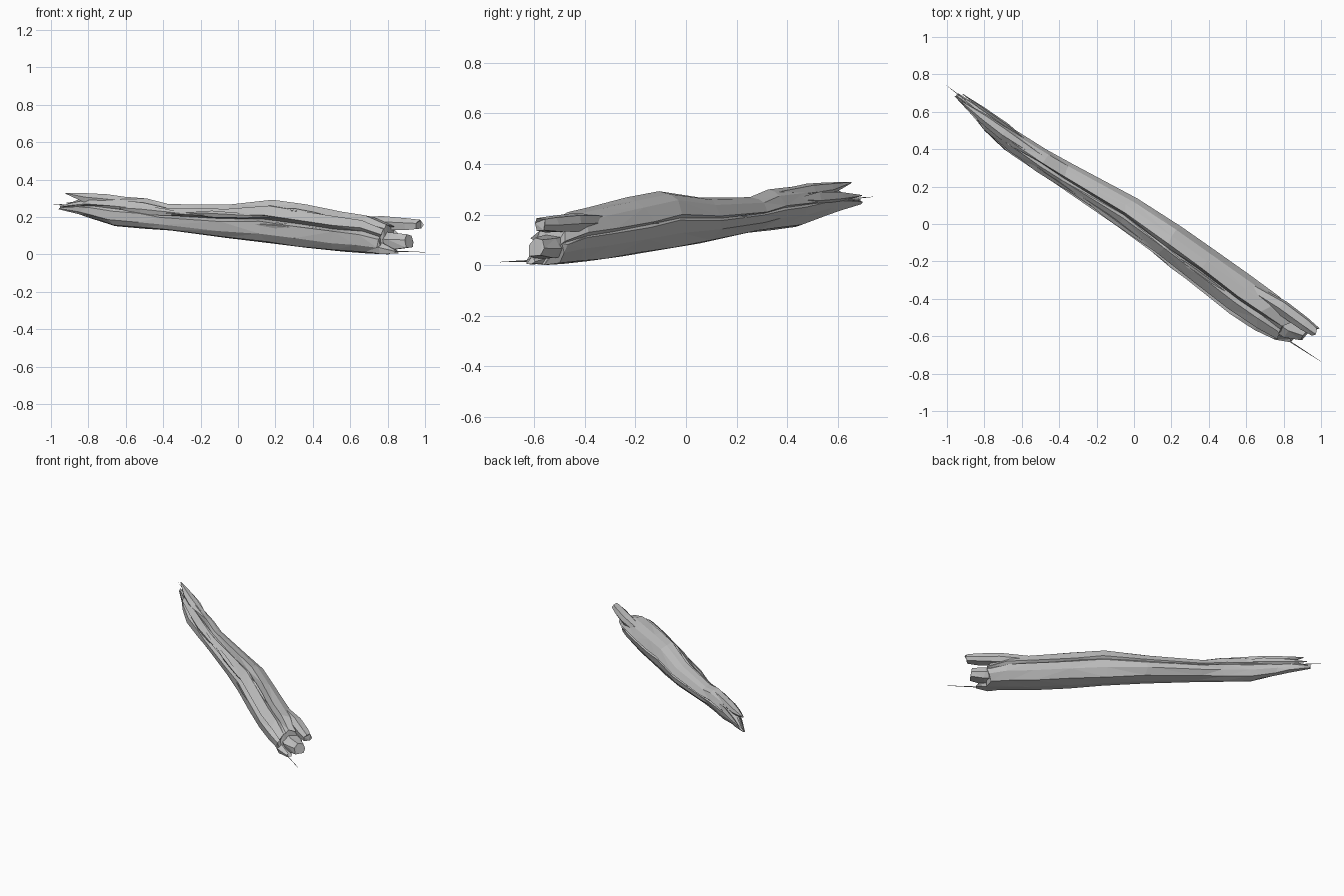
import bpy, bmesh, random

random.seed(4)

mat = bpy.data.materials.new("weathered grey")
mat.diffuse_color = (0.53, 0.53, 0.53, 1)

# Directions of the shard: s runs along it, t across it, z up
def place(s, t, z):
    return (0.815 * s + 0.58 * t, -0.58 * s + 0.815 * t, max(z, 0.0))


def loft(name, stations, profile, jitter=0.0, crevices=(), ragged=0.0):
    """Skin a profile (0..1 square) over stations (s, t_min, t_max, z_min, z_max)."""
    bm = bmesh.new()
    rings = []
    last = len(stations) - 1
    for i, (s, t0, t1, z0, z1) in enumerate(stations):
        ring = []
        for k, (u, v) in enumerate(profile):
            if k in crevices:                      # cracks open and close along the length
                pull = random.uniform(0.0, 0.3)
                u, v = u + (0.5 - u) * pull, v + (0.5 - v) * pull
            ds = random.uniform(-1, 1) * (ragged if i in (0, last) else jitter * 6)
            t = t0 + (t1 - t0) * u + random.uniform(-jitter, jitter)
            z = z0 + (z1 - z0) * v + random.uniform(-jitter, jitter) * 0.7
            ring.append(bm.verts.new(place(s + ds, t, z)))
        rings.append(ring)
    n = len(profile)
    for a, b in zip(rings, rings[1:]):
        for k in range(n):
            bm.faces.new((a[k], a[(k + 1) % n], b[(k + 1) % n], b[k]))
    bm.faces.new(rings[0][::-1])
    bm.faces.new(rings[-1])
    bmesh.ops.triangulate(bm, faces=bm.faces[:])
    bmesh.ops.recalc_face_normals(bm, faces=bm.faces[:])
    mesh = bpy.data.meshes.new(name)
    bm.to_mesh(mesh)
    bm.free()
    mesh.materials.append(mat)
    obj = bpy.data.objects.new(name, mesh)
    bpy.context.collection.objects.link(obj)
    return obj


# Main body with lengthwise cracks
body_profile = [(.42, 0), (.74, .06), (.92, .3), (.97, .5), (.92, .54), (1, .6),
                (.86, .84), (.66, .95), (.44, 1), (.34, .88), (.27, .86),
                (.06, .66), (.13, .58), (0, .5), (.02, .22), (.17, .04)]
body_stations = [
    (-1.16, .000, .025, .240, .262),
    (-1.02, -.030, .032, .212, .295),
    (-.94, -.056, .032, .190, .308),
    (-.78, -.077, .040, .150, .312),
    (-.60, -.073, .055, .137, .300),
    (-.45, -.069, .070, .127, .268),
    (-.08, -.060, .122, .086, .267),
    (.20, -.068, .133, .058, .294),
    (.42, -.080, .136, .034, .266),
    (.68, -.092, .138, .014, .230),
    (.84, -.086, .137, .005, .210),
    (.97, -.070, .118, .000, .160)]
loft("wood_body", body_stations, body_profile, 0.003, (9, 12), 0.02)

# Broken prongs at the low front end, their roots buried in the body
slab = [(.1, 0), (.8, .05), (1, .45), (.85, .9), (.35, 1), (0, .6)]
loft("upper_prong", [(.66, .050, .105, .140, .200), (.90, .054, .135, .130, .204),
                     (1.05, .056, .130, .130, .194), (1.125, .065, .120, .136, .186)],
     slab, 0.001, (), 0.01)
loft("middle_prong", [(.85, -.030, .090, .030, .130), (1.0, -.030, .098, .024, .116),
                      (1.09, .010, .088, .034, .108)], slab, 0.002, (), 0.015)
loft("lower_prong", [(.80, -.050, .020, .025, .060), (.97, -.066, .020, .003, .060),
                     (1.045, -.030, .010, .004, .025)], slab, 0.001, (), 0.008)

# Splinters: pointed slivers lying along the shard (s, t, z of both ends, width, height)
def sliver(name, a, b, w, h, tip=0.08):
    rows = []
    for f, k in ((0, tip), (.35, 1), (.7, .7), (1, tip)):
        s, t, z = (p + (q - p) * f for p, q in zip(a, b))
        rows.append((s, t - w * k / 2, t + w * k / 2, z - h * k / 2, z + h * k / 2))
    loft(name, rows, [(.3, 0), (1, .3), (.7, 1), (0, .6)])


# Raised splinters at the high rear end
loft("top_rear_splinter", [(-.58, -.02, .02, .25, .290), (-.85, -.045, .025, .26, .322),
                           (-.98, -.035, .02, .275, .327), (-1.127, -.006, .002, .324, .329)], slab)
sliver("rear_side_splinter", (-.70, .030, .26), (-1.15, .035, .275), .03, .05)
sliver("rear_low_splinter", (-.65, -.055, .18), (-1.12, -.008, .24), .05, .05)

# Long slivers on the flanks
flank = [((-.75, -.065, .25), (-.30, -.050, .215), .03, .05),
         ((-.35, -.045, .225), (.25, -.05, .20), .03, .035),
         ((.05, -.055, .17), (.75, -.075, .115), .03, .04),
         ((.25, -.01, .245), (.60, -.01, .205), .03, .03),
         ((-.30, .085, .19), (.45, .125, .165), .025, .03)]
for i, (a, b, w, h) in enumerate(flank):
    sliver("flank_sliver_%d" % (i + 1), a, b, w, h)

# Hair-thin fibres that stick out at both ends
sliver("front_fibre", (.80, -.04, .022), (1.241, -.019, .012), .008, .008, .2)
sliver("rear_fibre", (-.95, .012, .255), (-1.244, .022, .270), .006, .006, .2)
